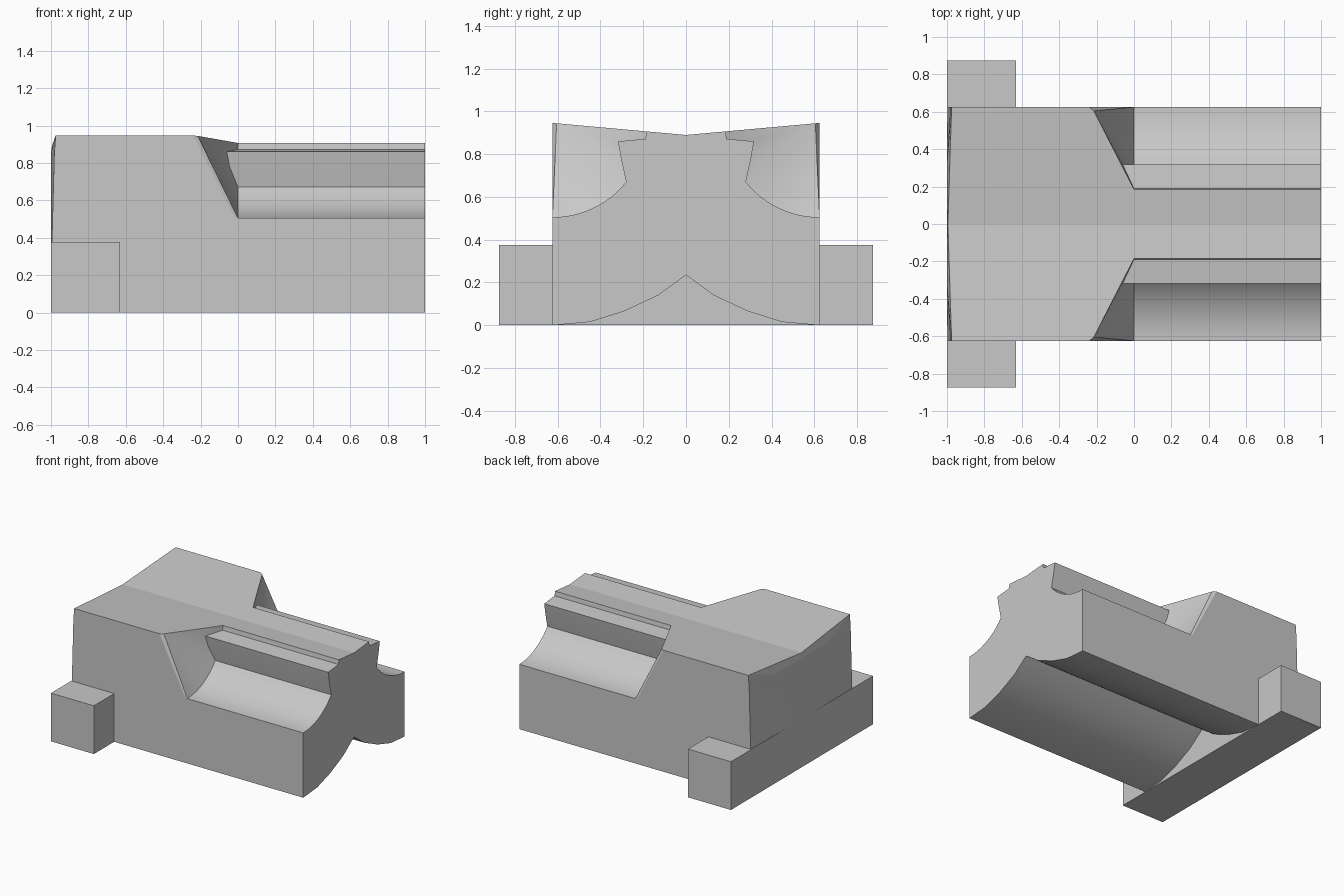
import bpy, bmesh, math

if "Cube" in bpy.data.objects:
    bpy.data.objects.remove(bpy.data.objects["Cube"], do_unlink=True)

grey = bpy.data.materials.new("plain_grey")
grey.use_nodes = True
COLOUR = (0.58, 0.58, 0.58, 1)
grey.diffuse_color = COLOUR
grey.node_tree.nodes["Principled BSDF"].inputs["Base Color"].default_value = COLOUR

W = 0.625                       # half width of the body


def finish(bm, name):
    bmesh.ops.remove_doubles(bm, verts=bm.verts, dist=0.0005)
    bmesh.ops.recalc_face_normals(bm, faces=bm.faces)
    for e in bm.edges:
        e.smooth = e.calc_face_angle(0) < 0.4
    mesh = bpy.data.meshes.new(name)
    bm.to_mesh(mesh)
    bm.free()
    mesh.materials.append(grey)
    obj = bpy.data.objects.new(name, mesh)
    bpy.context.collection.objects.link(obj)


def top_z(y):
    return 0.89 + 0.09 * y


def body_half(bm, side):
    def face(points, smooth=False):
        f = bm.faces.new([bm.verts.new((x, y * side, z)) for x, y, z in points])
        f.smooth = smooth

    def strips(points, x_end, smooth=False):
        for a, b in zip(points, points[1:]):
            face([a, b, (x_end, *b[1:]), (x_end, *a[1:])], smooth)

    # Where each line of the rail profile meets the sloping shoulder
    ledge = [(0, 0.185, top_z(0.185)), (0, 0.19, 0.872), (-0.06, 0.318, 0.86)]
    undercut = [ledge[-1], (-0.045, 0.304, 0.78), (0, 0.28, 0.67)]
    radius, centre_z = 0.443, 0.948
    start = math.atan2(0.67 - centre_z, 0.28 - W)
    scoop = [undercut[-1]]
    for i in range(1, 13):
        a = start + (-math.pi / 2 - start) * i / 12
        scoop.append((0, W + radius * math.cos(a), centre_z + radius * math.sin(a)))
    strips(ledge, 1)
    strips(undercut, 1, True)
    strips(scoop, 1, True)

    # Cone shaped shoulder with a narrow flat rim
    tip = (-0.215, 0.605, top_z(0.605))
    rim_top = (-0.24, W, top_z(W))
    rim_low = (-0.015, W, scoop[-1][2])
    profile = ledge + undercut[1:] + scoop[1:]
    for a, b in zip(profile, profile[1:]):
        face([tip, a, b], True)
    face([tip, scoop[-1], rim_low, rim_top])

    # Bulging underside
    under = [(-0.99, y, z) for y, z in ((W, 0), (0.6, 0.002), (0.45, 0.015),
             (0.29, 0.065), (0.13, 0.14), (0, 0.235))]
    strips(under, 1, True)

    # Rail end
    end = profile + under
    face([(1, 0, top_z(0))] + [(1, y, z) for x, y, z in end])

    # Roof and side wall
    ridge = (-0.995, 0, top_z(0))
    corner = (-0.975, W, top_z(W))
    edge_mid, edge_low = (-0.982, W, 0.85), (-0.995, W, 0.375)
    face([(1, 0, top_z(0)), (1, *ledge[0][1:]), ledge[0], tip, rim_top, corner, ridge])
    face([(1, W, 0), (1, *scoop[-1][1:]), scoop[-1], rim_low, rim_top,
          corner, edge_mid, edge_low, under[0]])

    # Back wall: flat tapering panel with slightly receding margins
    panel = [(-1, y, z) for y, z in ((0, 0.85), (0.32, 0.85), (0.24, 0.7),
             (0.18, 0.54), (0.13, 0.375), (0, 0.375))]
    face(panel)
    face([ridge, corner, panel[1], panel[0]])
    face([corner, edge_mid, panel[1]])
    for a, b in zip(panel[1:4], panel[2:5]):
        face([edge_mid, b, a])
    face([edge_mid, edge_low, panel[4]])
    face([panel[5], panel[4], edge_low] + under)


body = bmesh.new()
for side in (1, -1):
    body_half(body, side)
finish(body, "grooved_body")

# Cross bar at the rear
bar = bmesh.new()
bmesh.ops.create_cube(bar, size=1)
bmesh.ops.scale(bar, vec=(0.37, 1.75, 0.376), verts=bar.verts)
bmesh.ops.translate(bar, vec=(-0.815, 0, 0.188), verts=bar.verts)
finish(bar, "cross_bar")
